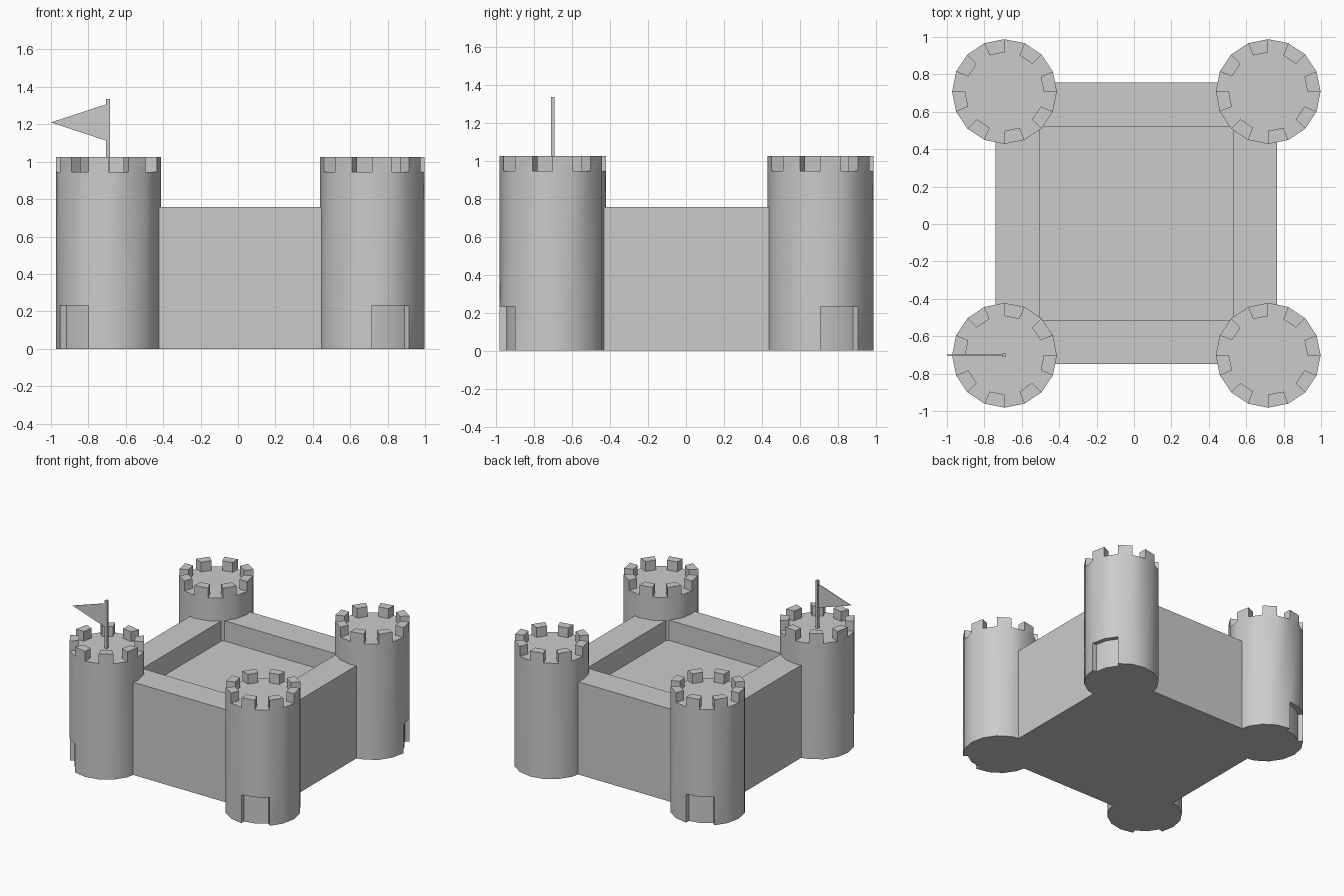
import bpy, bmesh
from math import sin, cos, pi, radians

if "Cube" in bpy.data.objects:
    bpy.data.objects.remove(bpy.data.objects["Cube"])

CX = 0.0125                    # castle centre; the flag tip shifts it off x = 0
SIDES, R, R_BATTLEMENT, R_DOOR = 16, 0.28, 0.21, 0.244
DECK, TOP, DOOR_TOP = 0.945, 1.025, 0.232


def finish(bm, name, location=(0, 0, 0), turn=0.0):
    bmesh.ops.remove_doubles(bm, verts=bm.verts, dist=1e-5)
    bmesh.ops.recalc_face_normals(bm, faces=bm.faces)
    mesh = bpy.data.meshes.new(name)
    bm.to_mesh(mesh)
    bm.free()
    ob = bpy.data.objects.new(name, mesh)
    ob.location = location
    ob.rotation_euler.z = turn
    bpy.context.collection.objects.link(ob)
    return ob


def box(name, size, location):
    bm = bmesh.new()
    bmesh.ops.create_cube(bm, size=1)
    bmesh.ops.scale(bm, vec=size, verts=bm.verts)
    return finish(bm, name, location)


def tower(name, x, y, turn):
    bm = bmesh.new()

    def p(i, r, z):
        a = 2 * pi * i / SIDES
        return (r * cos(a), r * sin(a), z)

    def face(*pts):
        bm.faces.new([bm.verts.new(c) for c in pts])

    def upright(i, j, ri, rj, z0, z1):
        face(p(i, ri, z0), p(j, rj, z0), p(j, rj, z1), p(i, ri, z1))

    def flat(i, j, r0, r1, z):
        face(p(i, r0, z), p(i, r1, z), p(j, r1, z), p(j, r0, z))

    for i in range(SIDES):
        j = i + 1
        # wall, with a shallow doorway across the first two sides
        if i < 2:
            upright(i, j, R, R, DOOR_TOP, DECK)
            upright(i, j, R_DOOR, R_DOOR, 0, DOOR_TOP)
            flat(i, j, R_DOOR, R, DOOR_TOP)
        else:
            upright(i, j, R, R, 0, DOOR_TOP)
            upright(i, j, R, R, DOOR_TOP, DECK)
        # battlement on every second side
        if i % 2 == 0:
            upright(i, j, R, R, DECK, TOP)
            upright(i, j, R_BATTLEMENT, R_BATTLEMENT, DECK, TOP)
            flat(i, j, R_BATTLEMENT, R, TOP)
            for k in (i, j):
                upright(k, k, R_BATTLEMENT, R, DECK, TOP)
        else:
            flat(i, j, R_BATTLEMENT, R, DECK)
    # door jambs, deck and underside
    for k in (0, 2):
        upright(k, k, R_DOOR, R, 0, DOOR_TOP)
    face(*[p(i, R_BATTLEMENT, DECK) for i in range(SIDES)])
    under = [p(0, R, 0), p(0, R_DOOR, 0), p(1, R_DOOR, 0), p(2, R_DOOR, 0)]
    face(*(under + [p(i, R, 0) for i in range(2, SIDES)]))

    ob = finish(bm, name, (x, y, 0), turn)
    bpy.ops.object.select_all(action='DESELECT')
    bpy.context.view_layer.objects.active = ob
    ob.select_set(True)
    bpy.ops.object.shade_smooth_by_angle(angle=radians(30))


# keep with sunken courtyard
bm = bmesh.new()
bmesh.ops.create_cube(bm, size=1)
bmesh.ops.scale(bm, vec=(1.505, 1.505, 0.757), verts=bm.verts)
bm.faces.ensure_lookup_table()
roof = max(bm.faces, key=lambda f: f.calc_center_median().z)
bmesh.ops.inset_region(bm, faces=[roof], thickness=0.3335)
court = bmesh.ops.extrude_discrete_faces(bm, faces=[roof])["faces"][0]
bmesh.ops.translate(bm, vec=(0, 0, -0.165), verts=court.verts)
finish(bm, "keep", (CX, 0.003, 0.3785))

# corner towers, each turned so its doorway faces outward
D = 0.705
for name, sx, sy, deg in (("front_right_tower", 1, -1, -90),
                          ("back_right_tower", 1, 1, 0),
                          ("back_left_tower", -1, 1, 90),
                          ("front_left_tower", -1, -1, -157.5)):
    tower(name, CX + sx * D, 0.003 + sy * D, radians(deg))

# flagpole and pennant on the front left tower
fx, fy = CX - D - 0.003, 0.003 - D
box("flagpole", (0.02, 0.02, 0.39), (fx, fy, DECK + 0.195))
bm = bmesh.new()
tri = bm.faces.new([bm.verts.new((x, fy - 0.003, z)) for x, z in
                    ((fx, 1.11), (fx, 1.31), (-1.0, 1.21))])
ext = bmesh.ops.extrude_face_region(bm, geom=[tri], use_keep_orig=True)["geom"]
bmesh.ops.translate(bm, vec=(0, 0.006, 0),
                    verts=[g for g in ext if isinstance(g, bmesh.types.BMVert)])
finish(bm, "pennant")
